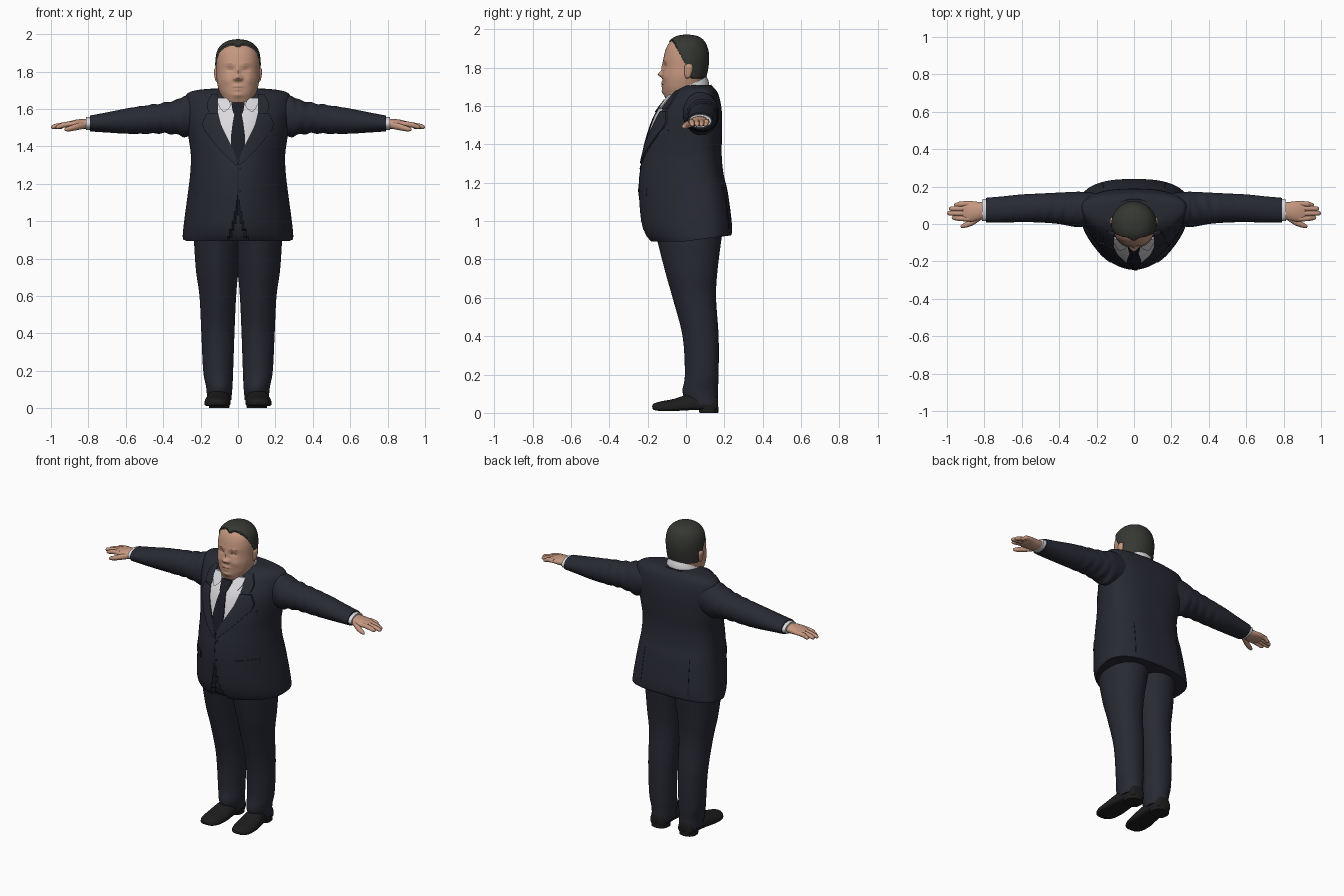
import bpy, bmesh, math
from mathutils import Vector
from mathutils.bvhtree import BVHTree

cube = bpy.data.objects.get("Cube")
if cube:
    bpy.data.objects.remove(cube)


def material(name, r, g, b):
    m = bpy.data.materials.new(name)
    m.use_nodes = True
    m.diffuse_color = (r, g, b, 1)
    m.node_tree.nodes["Principled BSDF"].inputs["Base Color"].default_value = (r, g, b, 1)
    return m


SUIT = material("navy suit", .021, .023, .034)
TIE = material("dark tie", .011, .012, .019)
SHIRT = material("white shirt", .70, .70, .73)
SKIN = material("skin", .56, .31, .215)
CREASE = material("skin crease", .36, .18, .125)
HAIR = material("dark hair", .036, .039, .032)
SHOE = material("black shoe", .012, .012, .012)


def finish(name, bm, *mats):
    """Clean the mesh, smooth it while keeping hard edges, and link it."""
    bmesh.ops.remove_doubles(bm, verts=bm.verts[:], dist=.00005)
    bmesh.ops.recalc_face_normals(bm, faces=bm.faces[:])
    for f in bm.faces:
        f.smooth = True
    for e in bm.edges:
        e.smooth = len(e.link_faces) == 2 and e.calc_face_angle(0) < .75
    tree = BVHTree.FromBMesh(bm)
    me = bpy.data.meshes.new(name)
    bm.to_mesh(me)
    bm.free()
    for m in mats:
        me.materials.append(m)
    bpy.context.collection.objects.link(bpy.data.objects.new(name, me))
    return tree


def spline(keys, steps):
    """Smooth rows passing through every key row."""
    rows = []
    for i in range(len(keys) - 1):
        a, b, c, d = (keys[min(max(j, 0), len(keys) - 1)] for j in range(i - 1, i + 3))
        for s in range(steps):
            t = s / steps
            rows.append([q + t * ((r - p) / 2 + t * (p - 2.5 * q + 2 * r - w / 2
                         + t * (1.5 * (q - r) + (w - p) / 2)))
                         for p, q, r, w in zip(a, b, c, d)])
    return rows + [list(keys[-1])]


def loft(name, axis, keys, *mats, side=1, n=40, steps=6, low=2, high=2, mid=.5, shape=None):
    """Skin rounded sections; a key is (position, u min, u max, v min, v max)."""
    bm = bmesh.new()
    rings, marked = [], set()
    for t, u0, u1, v0, v1 in spline(keys, steps):
        ring, vc = [], v0 + mid * (v1 - v0)
        for i in range(n):
            a = 2 * math.pi * i / n
            c, s = math.cos(a), math.sin(a)
            p = high if s > 0 else low
            u = (u0 + u1) / 2 + (u1 - u0) / 2 * math.copysign(abs(c) ** (2 / p), c)
            v = vc + ((v1 - vc) if s > 0 else (vc - v0)) * math.copysign(abs(s) ** (2 / p), s)
            co = Vector({"X": (t, u, v), "Y": (u, t, v), "Z": (u, v, t)}[axis])
            flag = shape(co) if shape else False
            co.x *= side
            ring.append(bm.verts.new(co))
            if flag:
                marked.add(ring[-1])
        rings.append(ring)
    for a, b in zip(rings, rings[1:]):
        for i in range(n):
            j = (i + 1) % n
            f = bm.faces.new((a[i], a[j], b[j], b[i]))
            f.material_index = int(any(v in marked for v in f.verts))
    bm.faces.new(rings[0])
    bm.faces.new(rings[-1])
    return finish(name, bm, *mats)


def wide(keys):
    """Sections symmetric about the middle plane."""
    return [(t, -w, w, v0, v1) for t, w, v0, v1 in keys]


def panel(name, tree, rows, mat, off, side=1, face=-1, cols=8):
    """Thin plate laid on a surface; a row is (z, x start, x end)."""
    bm = bmesh.new()
    grid = []
    for z, x0, x1 in spline(rows, 5):
        line = []
        for i in range(cols + 1):
            x = side * (x0 + (x1 - x0) * i / cols)
            hit = tree.ray_cast(Vector((x, face * 2, z)), Vector((0, -face, 0)))[0]
            line.append(bm.verts.new((x, (hit.y if hit else .05) + face * off, z)))
        grid.append(line)
    for a, b in zip(grid, grid[1:]):
        for i in range(cols):
            bm.faces.new((a[i], a[i + 1], b[i + 1], b[i]))
    ext = bmesh.ops.extrude_face_region(bm, geom=bm.faces[:])["geom"]
    moved = [g for g in ext if isinstance(g, bmesh.types.BMVert)]
    bmesh.ops.translate(bm, verts=moved, vec=(0, -face * .009, 0))
    finish(name, bm, mat)


# Jacket body with tilted hem and cutaway front
def jacket_shape(co):
    if co.z < 1.1 and co.y < 0 and abs(co.x) < .004 + .045 * ((1.1 - co.z) / .2) ** 1.5:
        co.y += .025
    if co.z < .95:
        co.z += .13 * max(co.y, 0) * (.95 - co.z) / .055


jacket = loft("jacket", "Z", wide([
    (.895, .295, -.19, .235), (.93, .295, -.215, .24), (1, .288, -.235, .238),
    (1.15, .268, -.245, .218), (1.25, .256, -.24, .195), (1.35, .252, -.222, .186),
    (1.45, .265, -.197, .188), (1.55, .28, -.16, .188), (1.62, .287, -.112, .18),
    (1.67, .28, -.07, .165), (1.695, .245, -.035, .145), (1.708, .15, -.01, .125),
    (1.71, 0, .05, .05)]), SUIT, n=144, steps=8, low=1.85, high=2.6, mid=.65,
    shape=jacket_shape)

# Shirt front, tie and collars
panel("shirt_front", jacket, [(z, -w, w) for z, w in (
    (1.34, .004), (1.4, .035), (1.47, .07), (1.55, .102), (1.61, .107), (1.66, .1))],
    SHIRT, .003, cols=24)
panel("tie", jacket, [(z, -w, w) for z, w in (
    (1.33, .008), (1.41, .037), (1.5, .032), (1.575, .019))], TIE, .008)
panel("tie_knot", jacket, [(z, -w, w) for z, w in (
    (1.57, .019), (1.59, .028), (1.635, .036))], TIE, .014)


def tilt(amount):
    def shape(co):
        co.z += amount * co.y
    return shape


loft("shirt_collar", "Z", wide([(1.64, .116, -.108, .122), (1.67, .113, -.105, .118),
     (1.70, .106, -.09, .108)]), SHIRT, shape=tilt(.5))
loft("jacket_collar", "Z", wide([(1.63, .15, -.03, .15), (1.66, .137, -.03, .143),
     (1.685, .122, -.02, .132)]), SUIT, shape=tilt(.2))

for side, tag in ((1, "left_"), (-1, "right_")):
    # Lapels, collar leaves, pocket flaps and rear vents
    panel(tag + "lapel", jacket, [(1.3, .0, .012), (1.36, .016, .075), (1.44, .054, .145),
          (1.51, .088, .19), (1.575, .105, .168)], SUIT, .009, side)
    panel(tag + "collar_leaf", jacket, [(1.585, .106, .16), (1.63, .108, .165),
          (1.68, .106, .14)], SUIT, .009, side)
    panel(tag + "shirt_wing", jacket, [(1.585, .07, .08), (1.62, .038, .104),
          (1.66, .06, .108)], SHIRT, .013, side)
    panel(tag + "pocket_flap", jacket, [(1.13, .125, .228), (1.17, .125, .228)],
          SUIT, .006, side)
    panel(tag + "rear_vent", jacket, [(.96, .17, .174), (1.18, .16, .164)],
          TIE, .002, side, face=1, cols=2)

    # Sleeve with soft folds
    def folds(co):
        co.z += .004 * math.sin(co.x * 95 + co.y * 25) * max(0, 1 - abs(co.x - .38) / .2)

    loft(tag + "sleeve", "X", [
        (.2, .0, .165, 1.47, 1.67), (.28, -.015, .172, 1.45, 1.672),
        (.32, -.015, .172, 1.462, 1.652), (.4, .0, .168, 1.47, 1.632),
        (.5, .008, .163, 1.467, 1.618), (.6, .01, .158, 1.468, 1.602),
        (.7, .008, .148, 1.474, 1.582), (.79, .008, .14, 1.48, 1.565)],
        SUIT, side=side, n=48, steps=10, shape=folds)
    loft(tag + "cuff", "X", [(.76, .014, .134, 1.486, 1.56), (.812, .016, .132, 1.488, 1.556)],
         SHIRT, side=side)

    # Hand with four fingers and a thumb
    loft(tag + "palm", "X", [(.78, .035, .115, 1.497, 1.548), (.83, .02, .118, 1.493, 1.547),
         (.87, .012, .122, 1.496, 1.542), (.91, .018, .122, 1.502, 1.531),
         (.92, .04, .1, 1.51, 1.522)], SKIN, side=side)
    for finger, y, tip in (("index", .027, .975), ("middle", .056, 1), ("ring", .084, .99),
                           ("little", .109, .962)):
        end = .066 + (y - .066) * .85
        loft(tag + finger + "_finger", "X", [
            (x, c - r, c + r, z - r, z + r) for x, c, r, z in (
                (.88, y, .013, 1.521), (.93, (y + end) / 2, .0145, 1.515),
                (tip - .018, end, .0125, 1.506), (tip - .004, end, .008, 1.503),
                (tip, end, 0, 1.502))], SKIN, side=side, n=16, steps=4)
    loft(tag + "thumb", "X", [
        (x, c - r, c + r, z - r, z + r) for x, c, r, z in (
            (.81, .045, .018, 1.515), (.86, .012, .018, 1.505), (.9, -.005, .0145, 1.495),
            (.922, -.012, .009, 1.491), (.928, -.013, 0, 1.49))], SKIN, side=side, n=16)

    # Trouser leg and shoe
    loft(tag + "trouser_leg", "Z", [
        (.045, .036, .165, .01, .168), (.11, .03, .17, -.018, .166),
        (.2, .026, .186, -.006, .17), (.4, .019, .196, -.018, .17),
        (.6, .01, .206, -.07, .157), (.75, -.005, .226, -.112, .165),
        (.98, -.04, .24, -.17, .195)], SUIT, side=side, n=56, steps=8, low=1.8, high=2.2)
    loft(tag + "shoe", "Y", [
        (-.176, .11, .12, .03, .036), (-.168, .078, .15, .016, .048),
        (-.13, .052, .175, .01, .06), (-.06, .04, .18, .01, .074),
        (.02, .042, .17, .014, .1), (.1, .045, .158, .014, .11),
        (.155, .052, .15, .014, .1), (.168, .07, .13, .03, .08)],
        SHOE, side=side, low=3.5, high=2, mid=.3)
    loft(tag + "heel", "Z", [(0, .047, .155, .07, .168), (.03, .045, .157, .065, .17)],
         SHOE, side=side, steps=1, low=3, high=2.2)

    # Ear
    loft(tag + "ear", "Z", [(1.745, .108, .113, .0, .012), (1.755, .104, .122, -.006, .024),
         (1.79, .104, .128, -.008, .035), (1.812, .104, .128, -.006, .034),
         (1.825, .108, .115, .008, .02)], SKIN, side=side, n=20)

# Breast pocket, front closure and buttons
panel("breast_pocket", jacket, [(1.455, .125, .205), (1.475, .125, .205)], SUIT, .005)
panel("front_closure", jacket, [(1.11, -.002, .002), (1.3, -.002, .002)], TIE, .002, cols=2)
for label, z in (("upper", 1.28), ("lower", 1.16)):
    panel(label + "_button", jacket, [(z - .009, .011, .013), (z, .004, .02),
          (z + .009, .011, .013)], TIE, .005)

# Head: relief is (x, z, depth, width, height); hair lies behind the hairline
RELIEF = [(0, 1.765, .024, .018, .014), (0, 1.80, .009, .011, .03), (.018, 1.762, .007, .01, .01),
          (.042, 1.81, -.008, .02, .012), (.042, 1.838, .004, .03, .01),
          (.058, 1.755, .006, .025, .025), (0, 1.722, .007, .025, .008),
          (0, 1.703, .005, .02, .008), (0, 1.675, .008, .03, .014)]


def head_shape(co):
    z = co.z
    line = -.56 * (z - 1.82) if z > 1.82 else .4 * (1.82 - z)
    hair = z > 1.745 and co.y > line - .022 * math.exp(-(co.x / .02) ** 2)
    if hair:
        co += (co - Vector((0, .0, 1.85))).normalized() * .007
    elif co.y < -.02:
        for x, cz, depth, w, h in RELIEF:
            co.y -= depth * math.exp(-((abs(co.x) - x) / w) ** 2 - ((z - cz) / h) ** 2)
    return hair


head = loft("head", "Z", wide([
    (1.59, .085, -.075, .085), (1.63, .085, -.102, .085), (1.665, .091, -.116, .088),
    (1.7, .103, -.122, .092), (1.75, .113, -.122, .1), (1.8, .114, -.119, .11),
    (1.86, .114, -.115, .114), (1.91, .104, -.1, .104), (1.942, .08, -.075, .084),
    (1.96, .045, -.043, .052), (1.967, 0, .005, .005)]), SKIN, HAIR,
    n=128, steps=10, low=2.2, shape=head_shape)

# Eyes and mouth as thin creases, with faint brows
panel("mouth", head, [(1.711, -.026, .026), (1.714, -.028, .028)], CREASE, .001, cols=16)
for side, tag in ((1, "left_"), (-1, "right_")):
    panel(tag + "eye", head, [(1.808, .028, .056), (1.812, .024, .06)], CREASE, .001, side)
    panel(tag + "brow", head, [(1.838, .024, .064), (1.842, .03, .058)], CREASE, .001, side)
